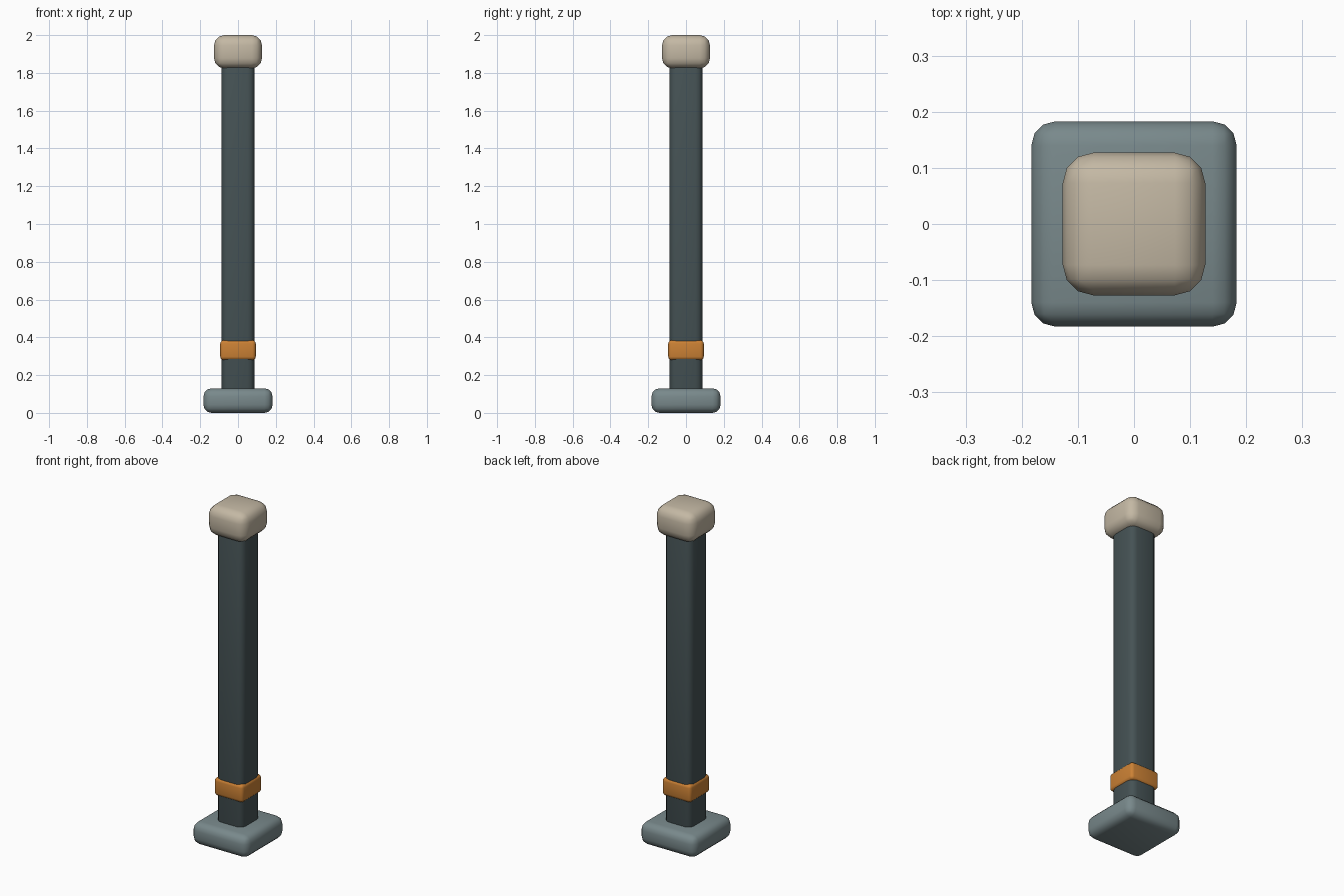
import bpy
import math

if "Cube" in bpy.data.objects:
    bpy.data.objects.remove(bpy.data.objects["Cube"])


def material(name, color):
    m = bpy.data.materials.new(name)
    m.diffuse_color = (*color, 1)
    m.use_nodes = True
    m.node_tree.nodes["Principled BSDF"].inputs["Base Color"].default_value = m.diffuse_color
    return m


def rounded_block(name, half, z0, z1, bevel, mat):
    """Square block from z0 to z1 with rounded edges."""
    bpy.ops.mesh.primitive_cube_add(size=1, location=(0, 0, (z0 + z1) / 2))
    ob = bpy.context.object
    ob.name = name
    ob.scale = (half * 2, half * 2, z1 - z0)
    bpy.ops.object.transform_apply(location=False, rotation=False, scale=True)
    mod = ob.modifiers.new("round", 'BEVEL')
    mod.width = bevel
    mod.segments = 3
    bpy.ops.object.modifier_apply(modifier=mod.name)
    bpy.ops.object.shade_smooth_by_angle(angle=math.radians(40))
    ob.data.materials.append(mat)
    return ob


slate = material("slate", (0.19, 0.25, 0.26))
dark = material("dark_slate", (0.06, 0.085, 0.09))
orange = material("orange", (0.60, 0.22, 0.035))
cream = material("cream", (0.55, 0.48, 0.37))

# Foot, post, coloured band and cap
rounded_block("base", 0.183, 0.0, 0.13, 0.043, slate)
rounded_block("post", 0.087, 0.06, 1.89, 0.036, dark)
rounded_block("band", 0.094, 0.28, 0.385, 0.018, orange)
rounded_block("cap", 0.127, 1.824, 2.0, 0.054, cream)
